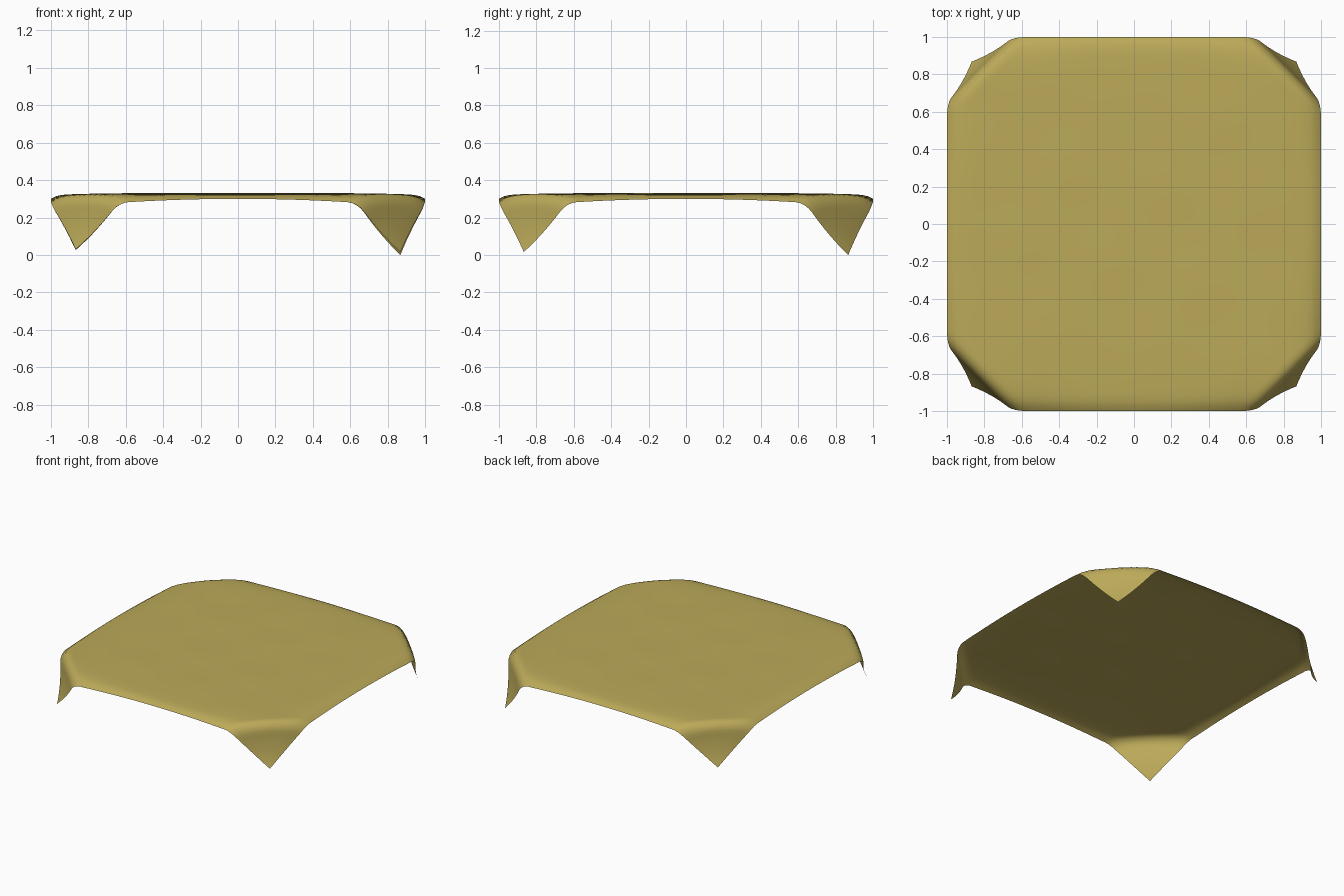
import bpy, bmesh, math

if "Cube" in bpy.data.objects:
    bpy.data.objects.remove(bpy.data.objects["Cube"])

N = 72                      # grid resolution of the cloth
R2 = math.sqrt(2)
FOLD = 1.63 / R2            # diagonal distance of the corner fold lines
SOFT = 0.04                 # how far inside the fold the bend begins
TIP = {(1, -1): 0.016, (1, 1): 0.0, (-1, -1): 0.03, (-1, 1): 0.026}


def flap(s, steps=24):
    """Outward run and drop of a hanging corner at length s past the bend."""
    run = drop = 0.0
    for i in range(steps):
        t = s * (i + 0.5) / steps
        angle = math.radians(82) * min(1, t / 0.09) - math.radians(22) * max(0, (t - 0.09) / 0.22)
        run += math.cos(angle) * s / steps
        drop += math.sin(angle) * s / steps
    return run, drop


S_MAX = R2 - FOLD + SOFT
RUN_MAX, DROP_MAX = flap(S_MAX)
TIP_DIAG = 1.735 / R2


def drape(u, v):
    """Place one point of the flat square cloth on the draped shape."""
    a, b = abs(u), abs(v)
    edge = 1 - max(a, b)
    # softly rolled rim and faint wrinkles
    z = 0.33 - 0.008 * max(a, b) ** 4 - 0.022 * math.exp(-edge / 0.03)
    z -= 0.02 * (min(a, b) / 0.62) ** 2 * math.exp(-edge / 0.06) * (min(a, b) < 0.62)
    z -= 0.02 * math.exp(-edge / 0.06) * (min(a, b) >= 0.62)
    z += 0.0012 * math.sin(7 * u + 3 * v) * math.sin(11 * v - 4 * u) * (1 - max(a, b) ** 4)
    diag, side = (a + b) / R2, (a - b) / R2
    s = diag - FOLD + SOFT
    if s > 0:
        run, drop = flap(s)
        sx, sy = (1 if u > 0 else -1), (1 if v > 0 else -1)
        k = s / S_MAX
        diag = FOLD - SOFT + run * (TIP_DIAG - FOLD + SOFT) / RUN_MAX
        # rim drop fades out down the flap so the tip lands at its height
        base = z + (0.33 - z) * k
        z = base - drop * (0.33 - TIP[(sx, sy)]) / DROP_MAX
        a, b = (diag + side / 1) / R2, (diag - side) / R2
        # keep the fold ends inside the straight sides
        a, b = min(a, 1), min(b, 1)
    return math.copysign(a, u), math.copysign(b, v), z


# draped square cloth
bm = bmesh.new()
bmesh.ops.create_grid(bm, x_segments=N, y_segments=N, size=1)
for vert in bm.verts:
    vert.co = drape(vert.co.x, vert.co.y)
# turn the corner quads so their diagonals run along the folds
bmesh.ops.triangulate(bm, faces=[f for f in bm.faces if f.calc_center_median().z < 0.29],
                      quad_method='SHORT_EDGE')
bmesh.ops.recalc_face_normals(bm, faces=bm.faces)
if sum(f.normal.z for f in bm.faces) < 0:
    bmesh.ops.reverse_faces(bm, faces=bm.faces)
for f in bm.faces:
    f.smooth = True
mesh = bpy.data.meshes.new("tablecloth")
bm.to_mesh(mesh)
bm.free()
cloth = bpy.data.objects.new("tablecloth", mesh)
bpy.context.collection.objects.link(cloth)

# mustard fabric
fabric = bpy.data.materials.new("mustard_fabric")
fabric.diffuse_color = (0.50, 0.40, 0.10, 1)
fabric.use_nodes = True
fabric.node_tree.nodes["Principled BSDF"].inputs["Base Color"].default_value = fabric.diffuse_color
mesh.materials.append(fabric)
